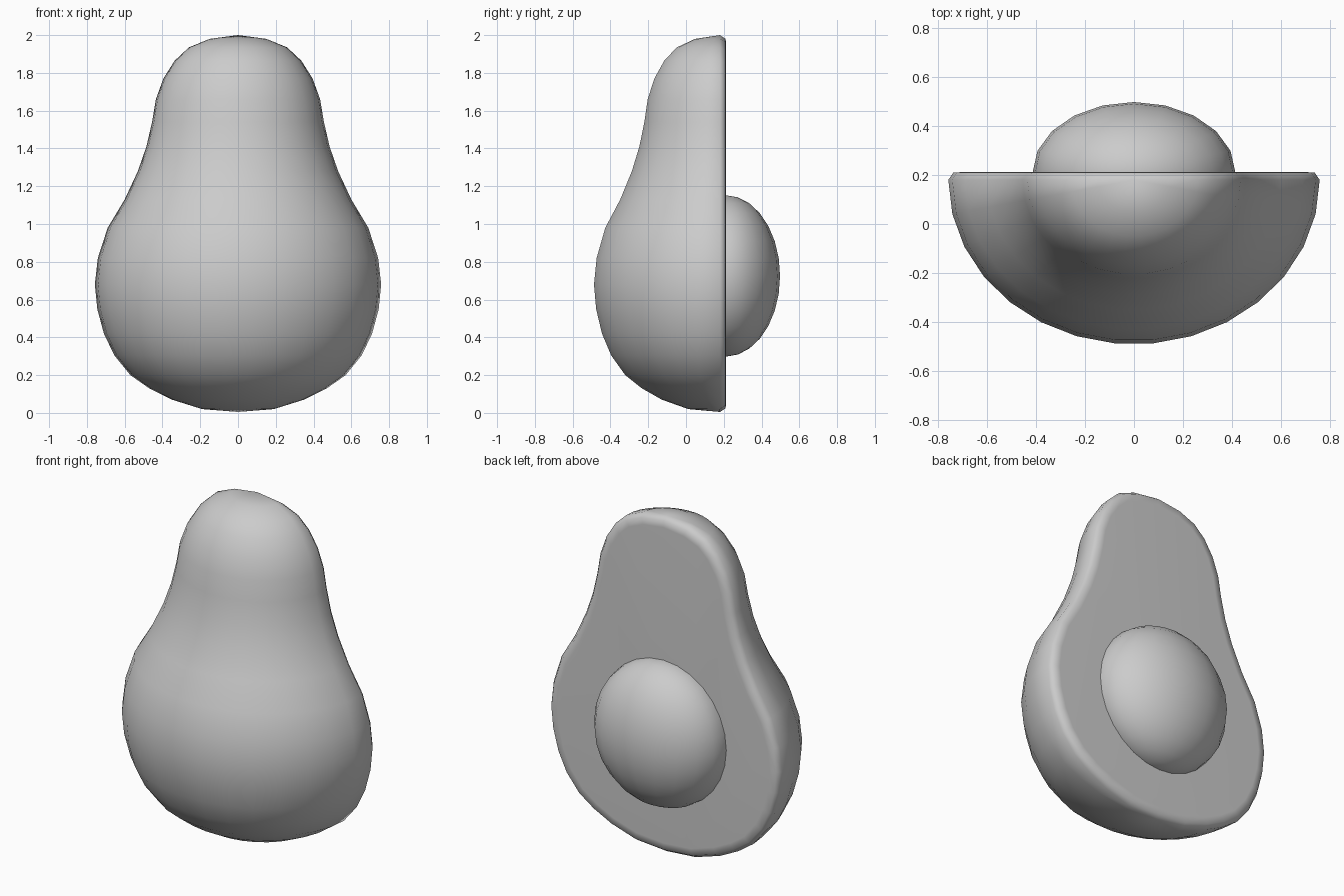
import bpy, bmesh
from math import sin, cos, pi

cube = bpy.data.objects.get("Cube")
if cube:
    bpy.data.objects.remove(cube, do_unlink=True)

grey = bpy.data.materials.new("plain grey")
grey.use_nodes = True
colour = (0.6, 0.6, 0.6, 1)
grey.diffuse_color = colour
grey.node_tree.nodes["Principled BSDF"].inputs["Base Color"].default_value = colour


def finish(name, bm):
    """Turn a bmesh into a smooth grey object."""
    bmesh.ops.recalc_face_normals(bm, faces=bm.faces)
    for face in bm.faces:
        face.smooth = True
    mesh = bpy.data.meshes.new(name)
    bm.to_mesh(mesh)
    bm.free()
    mesh.materials.append(grey)
    obj = bpy.data.objects.new(name, mesh)
    bpy.context.collection.objects.link(obj)
    return obj


# Pear-shaped outline: half width and height, bottom to top
PROFILE = [(.19, .02), (.35, .07), (.47, .13), (.57, .2), (.655, .305),
           (.71, .42), (.745, .55), (.758, .68), (.742, .82), (.69, .98),
           (.6, 1.13), (.53, 1.28), (.485, 1.41), (.455, 1.54), (.435, 1.66),
           (.395, 1.77), (.335, 1.865), (.26, 1.935), (.15, 1.98)]
STEPS = 15       # facets around the half turn
RIM_Y = 0.18     # where the rounded skin meets the rim
DEPTH = 0.885    # front-to-back flattening

# Fruit half: half-turn of the outline, closed by a bevelled flat cut
bm = bmesh.new()
bottom = bm.verts.new((0, RIM_Y, 0.005))
top = bm.verts.new((0, RIM_Y, 2))
rings = []
for r, z in PROFILE:
    angles = [pi * i / STEPS for i in range(STEPS + 1)]
    rings.append([bm.verts.new((r * cos(a), RIM_Y - DEPTH * r * sin(a), z))
                  for a in angles])
for low, high in zip(rings, rings[1:]):
    for i in range(STEPS):
        bm.faces.new((low[i], low[i + 1], high[i + 1], high[i]))
for i in range(STEPS):
    bm.faces.new((bottom, rings[0][i + 1], rings[0][i]))
    bm.faces.new((top, rings[-1][i], rings[-1][i + 1]))
outline = [bottom] + [r[0] for r in rings] + [top] + [r[-1] for r in reversed(rings)]
cut = bm.faces.new(outline)
bmesh.ops.recalc_face_normals(bm, faces=bm.faces)
for thickness, depth in ((0.02, 0.03), (0.04, 0.002)):
    bmesh.ops.inset_region(bm, faces=[cut], thickness=thickness, depth=depth,
                           use_even_offset=True)
finish("fruit_half", bm)

# Stone: flattened ball set halfway into the cut face
bm = bmesh.new()
bmesh.ops.create_uvsphere(bm, u_segments=20, v_segments=14, radius=1)
stone = finish("stone", bm)
stone.scale = (0.414, 0.288, 0.427)
stone.location = (0, 0.21, 0.725)
